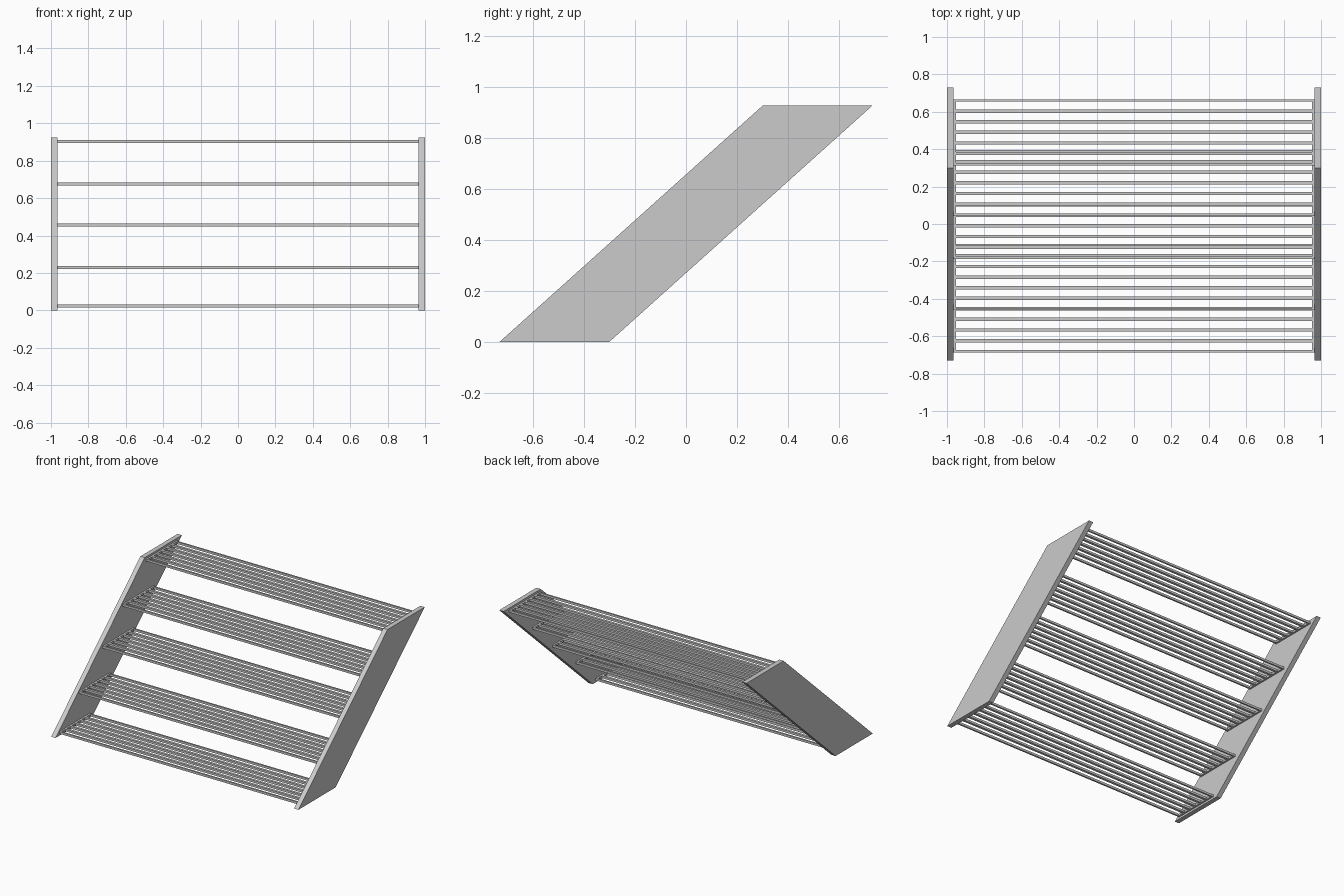
import bpy, bmesh

if "Cube" in bpy.data.objects:
    bpy.data.objects.remove(bpy.data.objects["Cube"])


def add_box(bm, x0, x1, y0, y1, z0, z1):
    verts = bmesh.ops.create_cube(bm, size=1)["verts"]
    for v in verts:
        v.co.x = (x0 + x1) / 2 + v.co.x * (x1 - x0)
        v.co.y = (y0 + y1) / 2 + v.co.y * (y1 - y0)
        v.co.z = (z0 + z1) / 2 + v.co.z * (z1 - z0)


def finish(bm, name):
    bmesh.ops.recalc_face_normals(bm, faces=bm.faces)
    mesh = bpy.data.meshes.new(name)
    bm.to_mesh(mesh)
    bm.free()
    obj = bpy.data.objects.new(name, mesh)
    bpy.context.collection.objects.link(obj)
    return obj


# Slanted side plates
PROFILE = [(-0.73, 0), (-0.30, 0), (0.73, 0.925), (0.30, 0.925)]
for name, x0 in (("left_stringer", -1.0), ("right_stringer", 0.965)):
    bm = bmesh.new()
    face = bm.faces.new([bm.verts.new((x0, y, z)) for y, z in PROFILE])
    ext = bmesh.ops.extrude_face_region(bm, geom=[face])["geom"]
    bmesh.ops.translate(bm, vec=(0.035, 0, 0),
                        verts=[g for g in ext if isinstance(g, bmesh.types.BMVert)])
    finish(bm, name)

# Grated treads: seven slats joined by a bar at each end
TREADS = [(-0.51, 0.022), (-0.284, 0.23), (-0.01, 0.456), (0.22, 0.675), (0.49, 0.902)]
PITCH, HALF_H = 0.0567, 0.008
for i, (yc, zc) in enumerate(TREADS):
    bm = bmesh.new()
    z0, z1 = zc - HALF_H, zc + HALF_H
    for k in range(-3, 4):
        half_w = 0.006 if abs(k) == 3 else 0.009
        y = yc + k * PITCH
        add_box(bm, -0.955, 0.955, y - half_w, y + half_w, z0, z1)
    depth = 3 * PITCH + 0.006
    for s in (-1, 1):
        xa, xb = sorted((s * 0.952, s * 0.966))
        add_box(bm, xa, xb, yc - depth, yc + depth, z0, z1)
    finish(bm, f"tread_{i + 1}")
